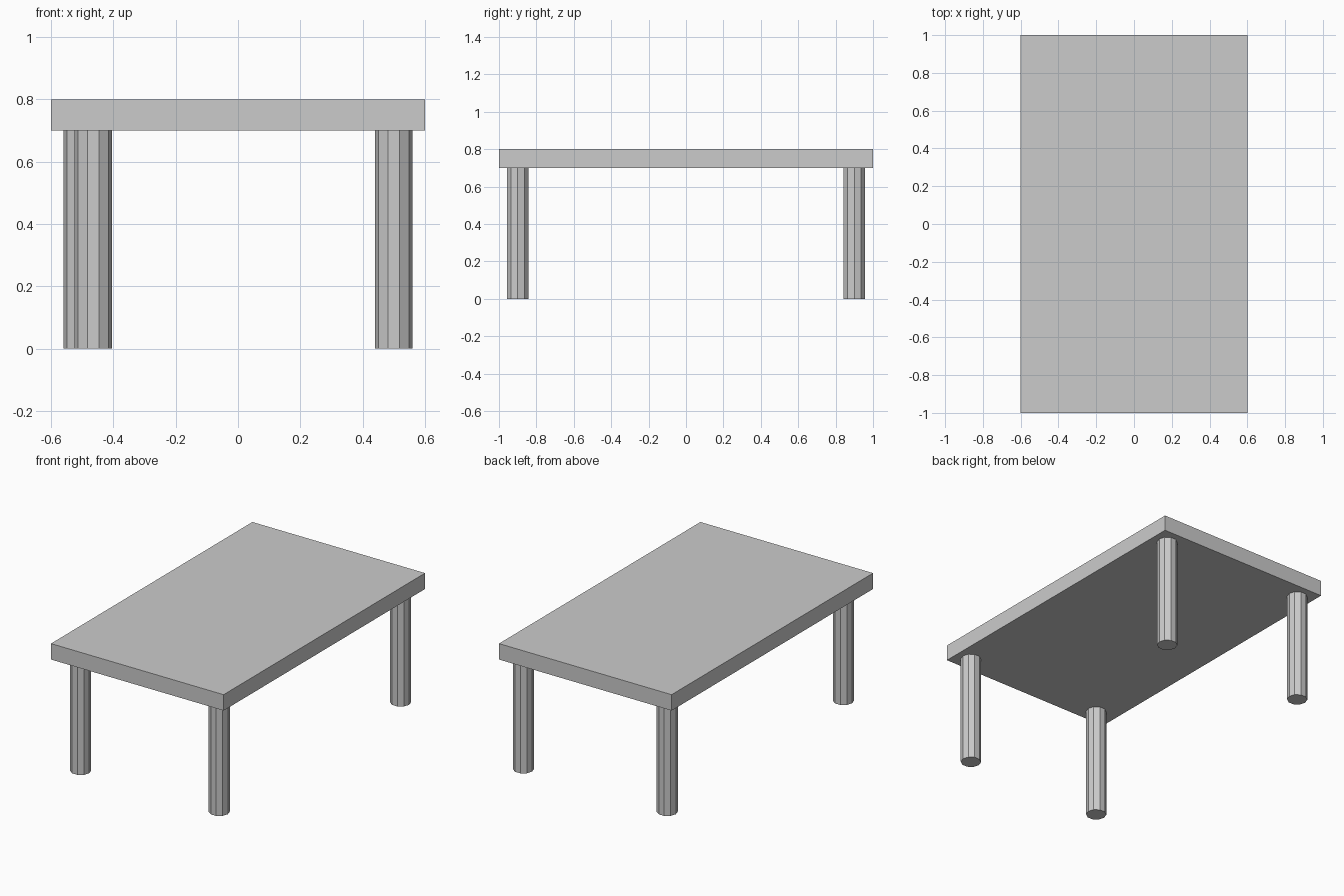
import bpy, bmesh
from math import cos, sin, tau

if "Cube" in bpy.data.objects:
    bpy.data.objects.remove(bpy.data.objects["Cube"])


def prism(name, outline, z0, z1):
    """Extrude a flat outline from z0 up to z1 as a closed solid."""
    bm = bmesh.new()
    base = bm.faces.new([bm.verts.new((x, y, z0)) for x, y in outline])
    top = bmesh.ops.extrude_face_region(bm, geom=[base], use_keep_orig=True)
    moved = [v for v in top["geom"] if isinstance(v, bmesh.types.BMVert)]
    bmesh.ops.translate(bm, verts=moved, vec=(0, 0, z1 - z0))
    bmesh.ops.recalc_face_normals(bm, faces=bm.faces)
    mesh = bpy.data.meshes.new(name)
    bm.to_mesh(mesh)
    bm.free()
    obj = bpy.data.objects.new(name, mesh)
    bpy.context.collection.objects.link(obj)
    return obj


# Table top
prism("table_top", [(-0.6, -1), (0.6, -1), (0.6, 1), (-0.6, 1)], 0.7, 0.8)

# Ten-sided legs; the front left one sits slightly further in
decagon = [(0.06 * cos(tau * i / 10), 0.06 * sin(tau * i / 10)) for i in range(10)]
legs = {
    "front_left_leg": (-0.464, -0.9),
    "front_right_leg": (0.5, -0.9),
    "back_left_leg": (-0.5, 0.9),
    "back_right_leg": (0.5, 0.9),
}
for name, (x, y) in legs.items():
    leg = prism(name, decagon, 0, 0.7)
    leg.location = (x, y, 0)
